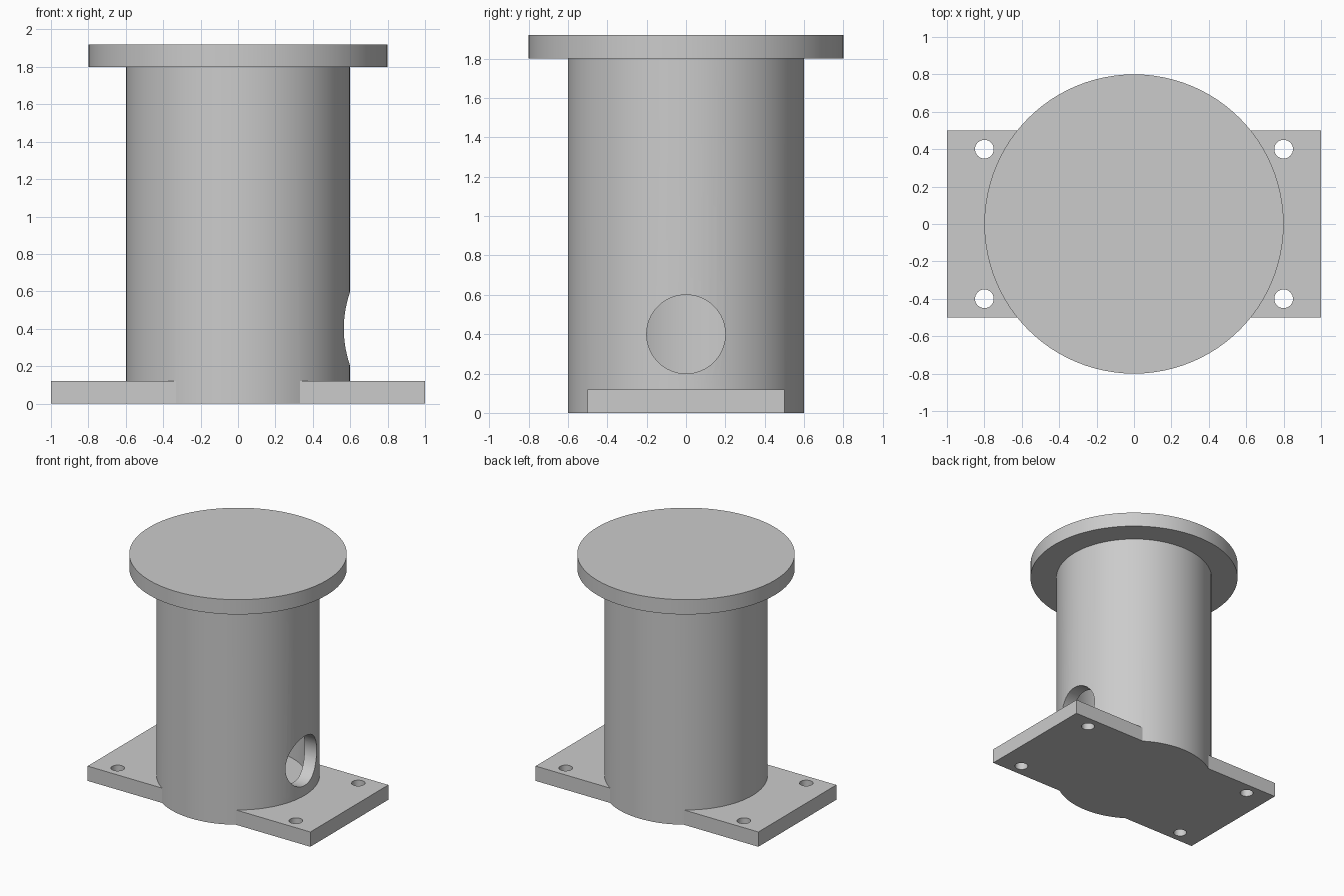
import bpy
from math import pi, radians

cube = bpy.data.objects.get("Cube")
if cube:
    bpy.data.objects.remove(cube, do_unlink=True)

grey = bpy.data.materials.new("plain grey")
grey.use_nodes = True
grey.diffuse_color = (0.6, 0.6, 0.6, 1)
grey.node_tree.nodes["Principled BSDF"].inputs["Base Color"].default_value = (0.6, 0.6, 0.6, 1)


def finish(name):
    ob = bpy.context.object
    ob.name = name
    ob.data.materials.append(grey)
    return ob


def disc(name, radius, low, high, x=0, y=0, sides=96):
    """Upright cylinder between two heights."""
    bpy.ops.mesh.primitive_cylinder_add(vertices=sides, radius=radius, depth=high - low,
                                        location=(x, y, (low + high) / 2))
    return finish(name)


def combine(target, tool, operation):
    """Apply a boolean and remove the tool object."""
    tool.hide_render = True
    mod = target.modifiers.new(operation.lower(), "BOOLEAN")
    mod.operation = operation
    mod.solver = "EXACT"
    mod.object = tool
    bpy.ops.object.select_all(action="DESELECT")
    bpy.context.view_layer.objects.active = target
    target.select_set(True)
    bpy.ops.object.modifier_apply(modifier=mod.name)
    bpy.data.objects.remove(tool, do_unlink=True)


# Column with its mounting plate and top flange
housing = disc("flanged_housing", 0.6, 0, 1.86)

bpy.ops.mesh.primitive_cube_add(size=1, location=(0, 0, 0.06))
plate = finish("mounting_plate")
plate.scale = (2, 1, 0.12)
bpy.context.view_layer.update()
combine(housing, plate, "UNION")
combine(housing, disc("top_flange", 0.8, 1.8, 1.92), "UNION")

# Hollow interior
combine(housing, disc("cavity_cutter", 0.5, 0.12, 1.8), "DIFFERENCE")

# Round port through the left wall only
bpy.ops.mesh.primitive_cylinder_add(vertices=64, radius=0.2, depth=0.6,
                                    location=(0.6, 0, 0.4), rotation=(0, pi / 2, 0))
combine(housing, finish("port_cutter"), "DIFFERENCE")

# Bolt holes in the plate corners
for x in (-0.8, 0.8):
    for y in (-0.4, 0.4):
        combine(housing, disc("bolt_cutter", 0.05, -0.1, 0.3, x, y, 32), "DIFFERENCE")

bpy.ops.object.shade_smooth_by_angle(angle=radians(30))
